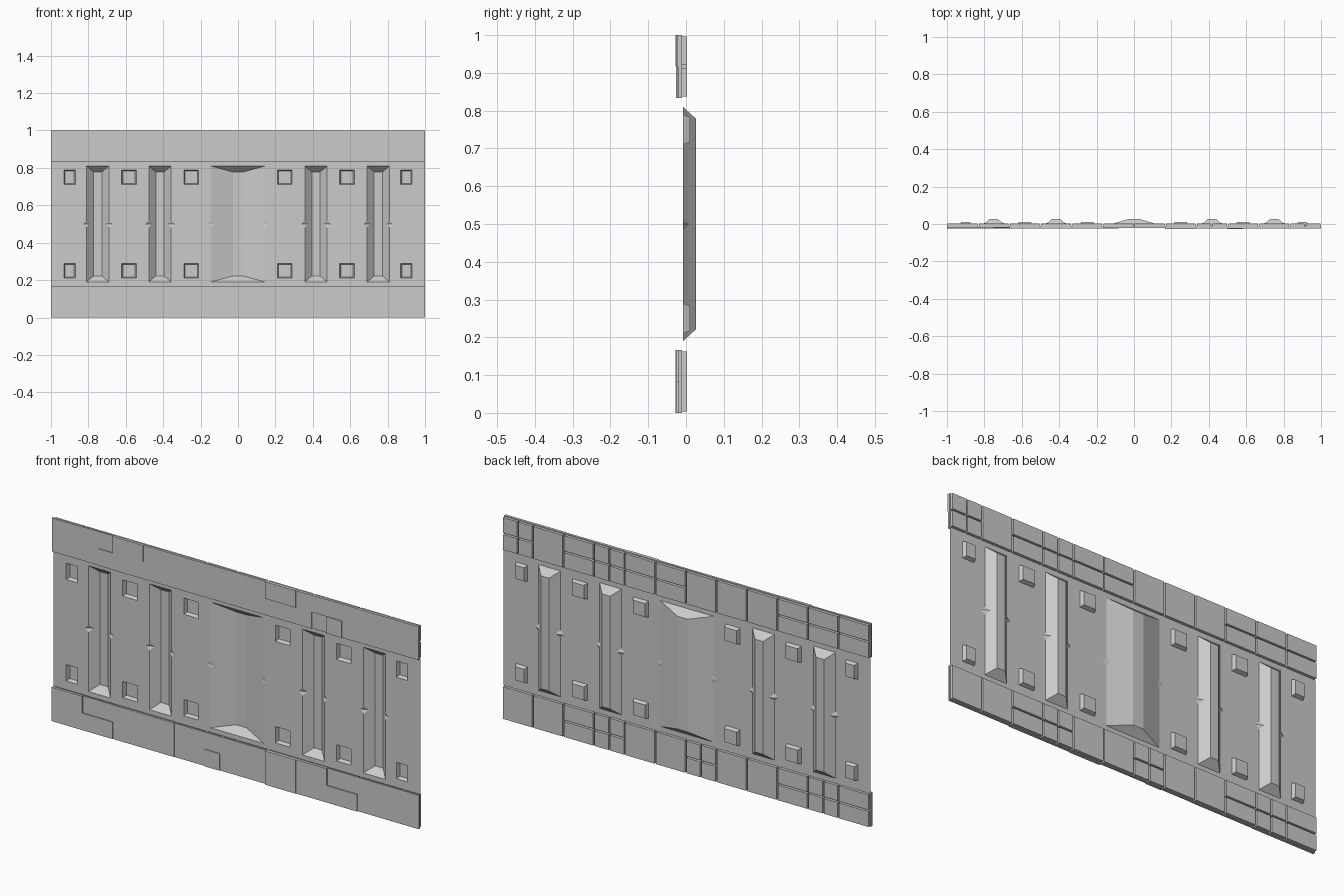
import bpy
import bmesh
from mathutils import Vector

cube = bpy.data.objects.get("Cube")
if cube:
    bpy.data.objects.remove(cube, do_unlink=True)

grey = bpy.data.materials.new("plain grey")
grey.use_nodes = True
GREY = (0.6, 0.6, 0.6, 1)
grey.diffuse_color = GREY
grey.node_tree.nodes["Principled BSDF"].inputs["Base Color"].default_value = GREY

SHEET_Y = -0.008
CELL = 1 / 12


def finish(bm, name):
    mesh = bpy.data.meshes.new(name)
    bm.to_mesh(mesh)
    bm.free()
    mesh.materials.append(grey)
    obj = bpy.data.objects.new(name, mesh)
    bpy.context.collection.objects.link(obj)


def box(bm, x0, x1, y0, y1, z0, z1):
    verts = bmesh.ops.create_cube(bm, size=1)["verts"]
    for v in verts:
        v.co = Vector((x1 if v.co.x > 0 else x0,
                       y1 if v.co.y > 0 else y0,
                       z1 if v.co.z > 0 else z0))


# Thin wall sheet with pressed recesses
sheet = bmesh.new()
rim_edges = []


def vert(x, z, depth=0.0):
    return sheet.verts.new((x, SHEET_Y + depth, z))


def rim(verts):
    for pair in zip(verts, verts[1:] + verts[:1]):
        rim_edges.append(sheet.edges.get(pair) or sheet.edges.new(pair))


def rect(cx, cz, hx, hz, depth=0.0):
    return [vert(cx + sx * hx, cz + sz * hz, depth)
            for sx, sz in ((-1, -1), (1, -1), (1, 1), (-1, 1))]


def pocket(cx, cz, hx):
    """Shallow square pocket with tapered walls."""
    top = rect(cx, cz, hx, 0.04)
    floor = rect(cx, cz, hx - 0.007, 0.033, 0.018)
    rim(top)
    sheet.faces.new(floor)
    for i in range(4):
        j = (i + 1) % 4
        sheet.faces.new((top[i], top[j], floor[j], floor[i]))


def channel(cx, hx, floor_hx):
    """Tall sloped channel with a small notch halfway up each long edge."""
    depth, notch = 0.035, 0.018
    top = rect(cx, 0.5, hx, 0.31)
    floor = rect(cx, 0.5, floor_hx, 0.278, depth)
    sheet.faces.new(floor)
    sides = []
    for s in (1, -1):
        edge = cx + s * hx
        low, high = vert(edge, 0.5 - notch), vert(edge, 0.5 + notch)
        outer = vert(edge + s * notch, 0.5)
        inner = vert(edge - s * notch, 0.5, depth * notch / (hx - floor_hx))
        sheet.faces.new((outer, high, inner))
        sheet.faces.new((outer, inner, low))
        a, b = (1, 2) if s > 0 else (0, 3)
        # Long wall in pieces around the notch
        sheet.faces.new((top[a], low, inner, floor[a]))
        sheet.faces.new((inner, high, top[b], floor[b]))
        sheet.faces.new((floor[a], inner, floor[b]))
        sides.append((low, outer, high))
    sheet.faces.new((top[0], top[1], floor[1], floor[0]))
    sheet.faces.new((top[2], top[3], floor[3], floor[2]))
    right, left = sides
    rim([top[0], top[1], *right, top[2], top[3], *reversed(left)])


rim(rect(0, 0.5, 1, 1 / 3))
for side in (-1, 1):
    for z in (0.25, 0.75):
        for x, half in ((0.25, 0.04), (0.583, 0.04), (0.9, 0.031)):
            pocket(side * x, z, half)
    for x in (0.417, 0.75):
        channel(side * x, 0.06, 0.022)
channel(0, 0.145, 0.028)
bmesh.ops.triangle_fill(sheet, use_beauty=True, edges=rim_edges, normal=(0, -1, 0))
bmesh.ops.recalc_face_normals(sheet, faces=sheet.faces[:])
if sum(f.normal.y * f.calc_area() for f in sheet.faces) > 0:
    bmesh.ops.reverse_faces(sheet, faces=sheet.faces[:])
finish(sheet, "wall_sheet")


# Trim bands: overlapping front plates and grooved rear tiles
def band(name, z0, plates, rear):
    bm = bmesh.new()
    box(bm, -1, 1, -0.018, -0.011, z0, z0 + 2 * CELL)
    # Front plates: column range, row range, projection
    for c0, c1, r0, r1, front in plates:
        box(bm, c0 * CELL - 1, c1 * CELL - 1, -front, -0.012,
            z0 + r0 * CELL, z0 + r1 * CELL)
    # Rear tiles: F is whole, H is halved, Q is quartered
    gap = 0.004
    for i, code in enumerate(rear):
        cols, rows = {"F": (1, 1), "H": (1, 2), "Q": (2, 2)}[code]
        w, h = 2 * CELL / cols, 2 * CELL / rows
        for c in range(cols):
            for r in range(rows):
                x = 1 - 2 * CELL * (i + 1) + c * w
                z = z0 + r * h
                box(bm, x + gap, x + w - gap, -0.011, 0.003, z + gap, z + h - gap)
    finish(bm, name)


band("top_trim_band", 10 * CELL, [
    (0, 4, 0, 2, 0.019), (0, 2, 1, 2, 0.022), (3, 4, 0, 1, 0.022),
    (4, 10, 0, 2, 0.023), (4, 6, 1, 2, 0.025), (10, 17, 0, 2, 0.022),
    (14, 16, 1, 2, 0.028), (16, 18, 1, 2, 0.025), (18, 20, 1, 2, 0.023),
    (18, 19, 0, 1, 0.026), (19, 20, 0, 1, 0.023), (20, 22, 1, 2, 0.025),
    (20, 24, 0, 1, 0.021), (22, 24, 1, 2, 0.024)],
    "QFHQHHFFFHHH")
band("bottom_trim_band", 0, [
    (0, 2, 0, 2, 0.024), (2, 4, 0, 1, 0.024), (4, 8, 0, 2, 0.022),
    (8, 14, 0, 2, 0.02), (10, 11, 0, 1, 0.024), (14, 16, 0, 2, 0.028),
    (16, 18, 0, 2, 0.025), (18, 20, 0, 1, 0.025), (20, 24, 0, 2, 0.02)],
    "FFHQFFQFFHQH")
